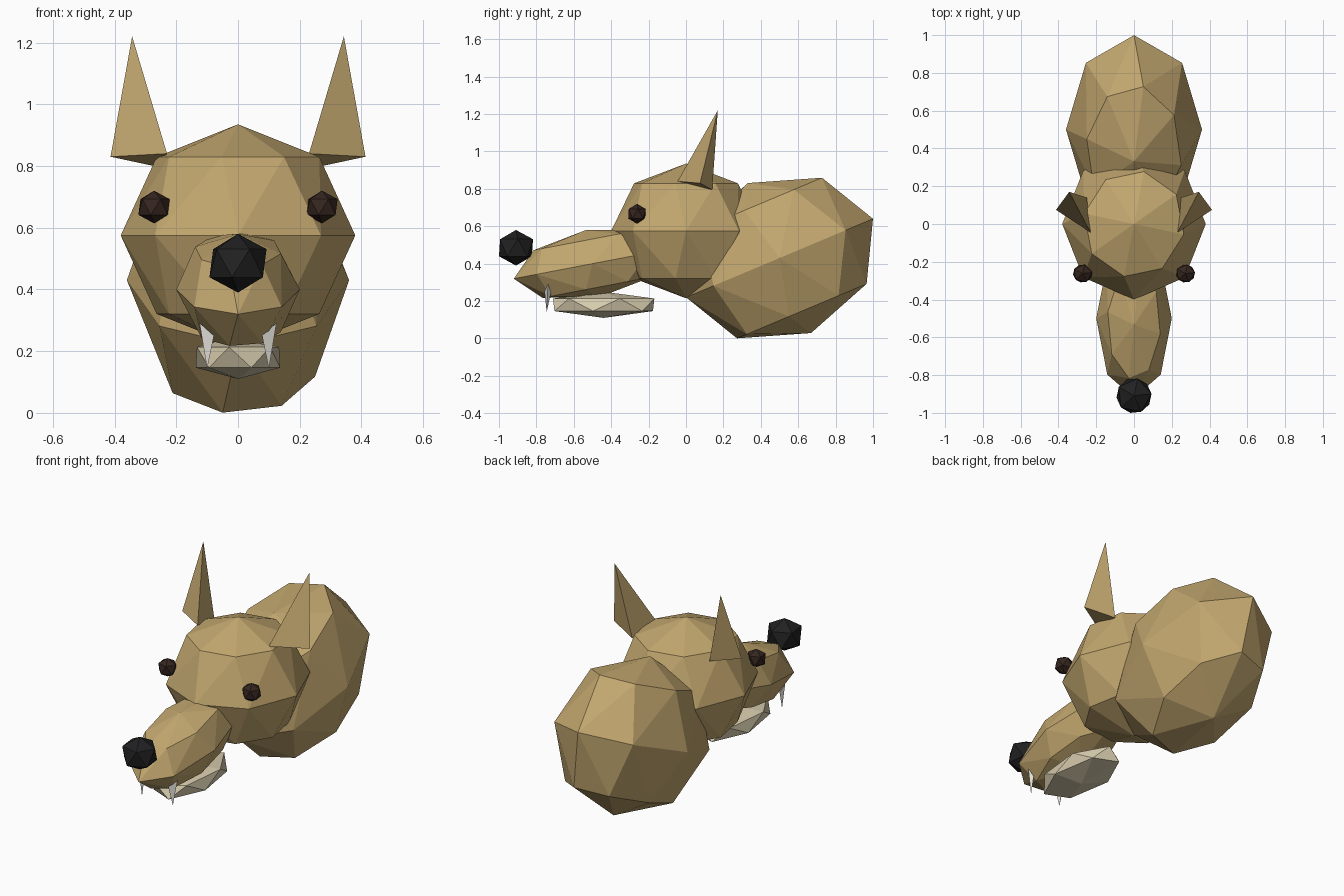
import bpy, bmesh, math
from mathutils import Matrix, Vector

old = bpy.data.objects.get("Cube")
if old:
    bpy.data.objects.remove(old, do_unlink=True)


def material(name, rgb):
    m = bpy.data.materials.new(name)
    m.use_nodes = True
    colour = (*rgb, 1)
    m.diffuse_color = colour
    bsdf = m.node_tree.nodes["Principled BSDF"]
    bsdf.inputs["Base Color"].default_value = colour
    bsdf.inputs["Roughness"].default_value = 0.9
    return m


fur = material("tan_fur", (0.54, 0.385, 0.158))
bone = material("pale_jaw", (0.70, 0.62, 0.43))
ivory = material("ivory", (0.75, 0.73, 0.68))
brown = material("dark_brown", (0.036, 0.019, 0.014))
black = material("black", (0.015, 0.015, 0.016))


def hull(name, points, mat):
    """Faceted closed shell around a handful of points."""
    bm = bmesh.new()
    for p in points:
        bm.verts.new(p)
    result = bmesh.ops.convex_hull(bm, input=bm.verts)
    loose = [v for v in result["geom_interior"] if isinstance(v, bmesh.types.BMVert)]
    bmesh.ops.delete(bm, geom=loose, context="VERTS")
    bmesh.ops.recalc_face_normals(bm, faces=bm.faces)
    mesh = bpy.data.meshes.new(name)
    bm.to_mesh(mesh)
    bm.free()
    mesh.materials.append(mat)
    obj = bpy.data.objects.new(name, mesh)
    bpy.context.collection.objects.link(obj)
    return obj


def ring(count, height, radius, turn):
    """Ring of points; turn is in degrees from +y towards +x."""
    angles = [math.radians(turn + k * 360 / count) for k in range(count)]
    return [Vector((radius * math.sin(a), radius * math.cos(a), height)) for a in angles]


POLES = [Vector((0, 0, 1)), Vector((0, 0, -1))]
S = math.sqrt(0.5)
# Eight-sided ball whose upper and lower rings are slightly twisted
BALL = POLES + ring(8, 0, 1, 0) + ring(8, S, S, 11.25) + ring(8, -S, S, 11.25)


def gem(sides):
    """Coarse ball: two staggered rings and two poles."""
    return POLES + ring(sides, 0.48, 1, 12) + ring(sides, -0.48, 1, 12 + 180 / sides)


def lump(name, shape, centre, radii, tilt, mat):
    m = (Matrix.Translation(centre) @ Matrix.Rotation(math.radians(tilt), 4, "X")
         @ Matrix.Diagonal((*radii, 1)))
    return hull(name, [m @ p for p in shape], mat)


# Neck, head and muzzle
lump("neck", BALL, (0, 0.5, 0.43), (0.36, 0.542, 0.435), 22.8, fur)
lump("head", BALL, (0, 0, 0.575), (0.38, 0.40, 0.36), 0, fur)
lump("muzzle", BALL, (0, -0.5, 0.40), (0.20, 0.428, 0.183), 10.8, fur)

# Lower jaw and nose
lump("lower_jaw", gem(6), (0, -0.44, 0.18), (0.14, 0.277, 0.07), 0, bone)
lump("nose", gem(5), (0, -0.909, 0.485), (0.093, 0.093, 0.095), 0, black)

# Paired parts
EAR = [(0.413, 0.075, 0.83), (0.23, -0.045, 0.84), (0.25, 0.14, 0.795), (0.343, 0.17, 1.22)]
FANG = [(0.125, -0.738, 0.292), (0.078, -0.757, 0.25), (0.10, -0.722, 0.245), (0.10, -0.745, 0.142)]
for side, sx in (("left", 1), ("right", -1)):
    lump(side + "_eye", gem(5), (0.272 * sx, -0.262, 0.667), (0.051, 0.048, 0.053), 0, brown)
    for part, pts, mat in (("ear", EAR, fur), ("fang", FANG, ivory)):
        hull(side + "_" + part, [(x * sx, y, z) for x, y, z in pts], mat)
